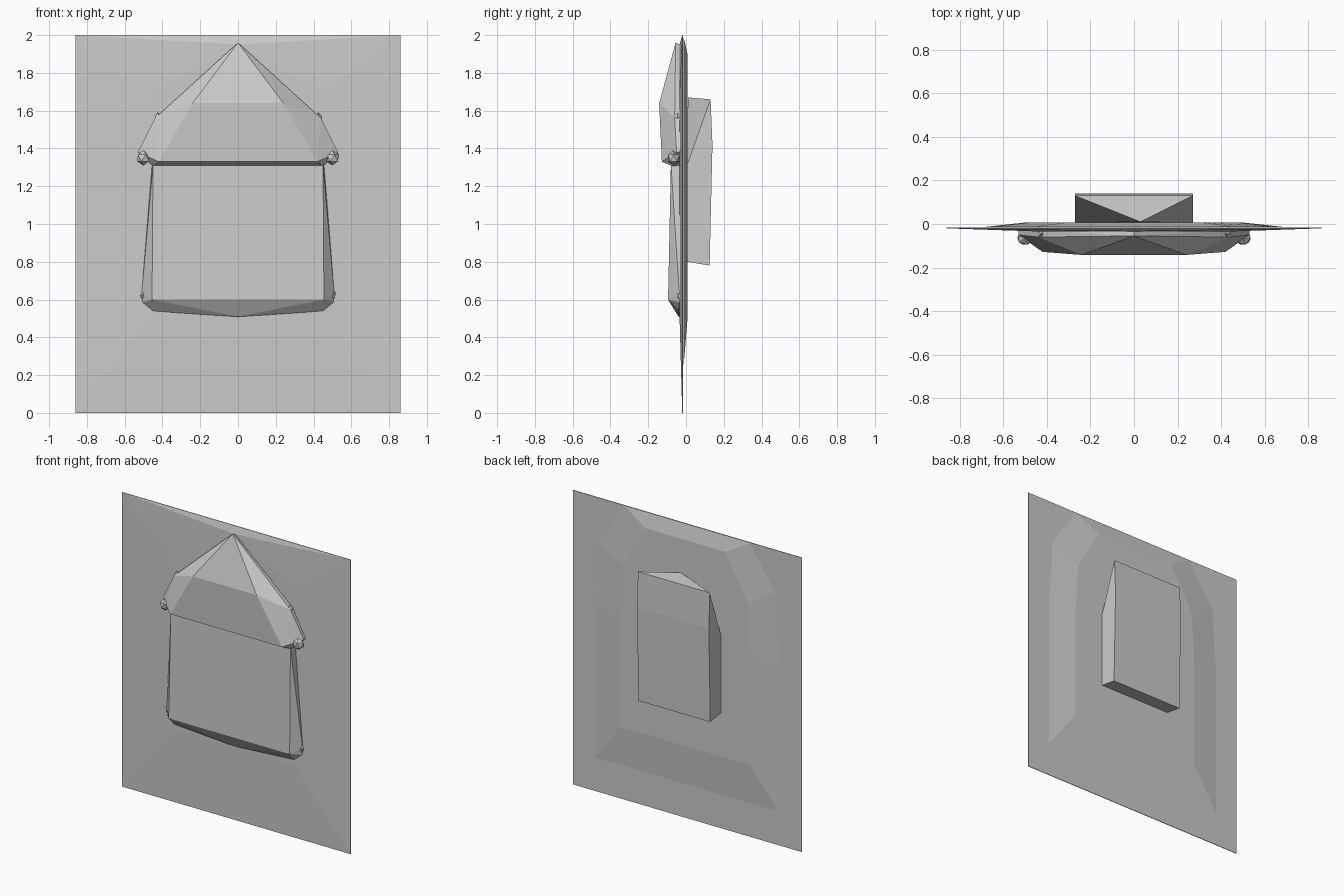
import bpy, bmesh

if "Cube" in bpy.data.objects:
    bpy.data.objects.remove(bpy.data.objects["Cube"])


def make_object(name, bm):
    bmesh.ops.recalc_face_normals(bm, faces=bm.faces)
    mesh = bpy.data.meshes.new(name)
    bm.to_mesh(mesh)
    bm.free()
    ob = bpy.data.objects.new(name, mesh)
    bpy.context.collection.objects.link(ob)
    return ob


def hull(name, half, centre=()):
    """Faceted convex solid from points mirrored across x = 0."""
    bm = bmesh.new()
    for x, y, z in half:
        bm.verts.new((x, y, z))
        bm.verts.new((-x, y, z))
    for p in centre:
        bm.verts.new(p)
    res = bmesh.ops.convex_hull(bm, input=bm.verts)
    loose = [v for v in bm.verts if not v.link_faces]
    bmesh.ops.delete(bm, geom=loose, context='VERTS')
    bmesh.ops.dissolve_limit(bm, angle_limit=0.01, verts=bm.verts, edges=bm.edges)
    return make_object(name, bm)


def relief(name, outline, inner, y_out, y_in):
    """Shallow raised sheet: outline ring sloping to a flat inner ring (half profiles)."""
    bm = bmesh.new()
    rings = []
    for half, y in ((outline, y_out), (inner, y_in)):
        pts = half + [(-x, z) for x, z in reversed(half)]
        rings.append([bm.verts.new((x, y, z)) for x, z in pts])
    n = len(rings[0])
    for i in range(n):
        j = (i + 1) % n
        bm.faces.new((rings[0][i], rings[0][j], rings[1][j], rings[1][i]))
    bm.faces.new(rings[1])
    return make_object(name, bm)


def lump(name, loc, size):
    bm = bmesh.new()
    bmesh.ops.create_icosphere(bm, subdivisions=1, radius=1)
    for v in bm.verts:
        v.co = [c * s + o for c, s, o in zip(v.co, size, loc)]
    return make_object(name, bm)


# Thin backing board, swelling slightly to the front
hull("board", [(0.86, -0.016, 0), (0.86, -0.016, 2), (0.86, -0.02, 0), (0.86, -0.02, 2),
               (0.45, -0.034, 0.5), (0.45, -0.034, 1.7)], [(0, -0.034, 1.95)])

# Shallow faceted panel on the back of the board
relief("back_panel",
       [(0.69, 0.23), (0.69, 1.25), (0.66, 1.71), (0.47, 1.995)],
       [(0.49, 0.50), (0.49, 1.25), (0.47, 1.60), (0.30, 1.90)], -0.014, 0.008)

# Box on the back, its top corners cut to a point
hull("back_box", [(0.27, 0.125, 0.78), (0.27, 0.14, 1.42), (0.27, 0.13, 1.66),
                  (0.27, 0.005, 0.80), (0.27, 0.04, 1.33), (0.27, 0.005, 1.31)],
     [(0.03, 0.01, 1.67)])

# Front block below the roof
hull("lower_body", [(0.45, -0.08, 1.32), (0.455, -0.03, 1.32), (0.455, -0.095, 0.60),
                    (0.51, -0.035, 0.63), (0.505, -0.035, 0.585), (0.45, -0.04, 0.54),
                    (0.51, -0.02, 0.63), (0.45, -0.02, 0.54)],
     [(0, -0.04, 0.51), (0, -0.02, 0.505)])

# Pointed roof overhanging the block
hull("roof", [(0.42, -0.128, 1.33), (0.24, -0.142, 1.64), (0.44, -0.06, 1.56),
              (0.44, -0.03, 1.56), (0.53, -0.05, 1.38), (0.53, -0.03, 1.38),
              (0.45, -0.07, 1.305), (0.45, -0.03, 1.305)],
     [(0, -0.055, 1.96), (0, -0.03, 1.95)])

# Small lumps at the eaves and lower corners
for side, s in (("left", -1), ("right", 1)):
    lump("eave_lump_" + side, (s * 0.5, -0.065, 1.35), (0.04, 0.035, 0.04))
    lump("corner_lump_" + side, (s * 0.505, -0.035, 0.625), (0.012, 0.012, 0.025))
    lump("upper_lump_" + side, (s * 0.425, -0.045, 1.55), (0.02, 0.02, 0.04))
